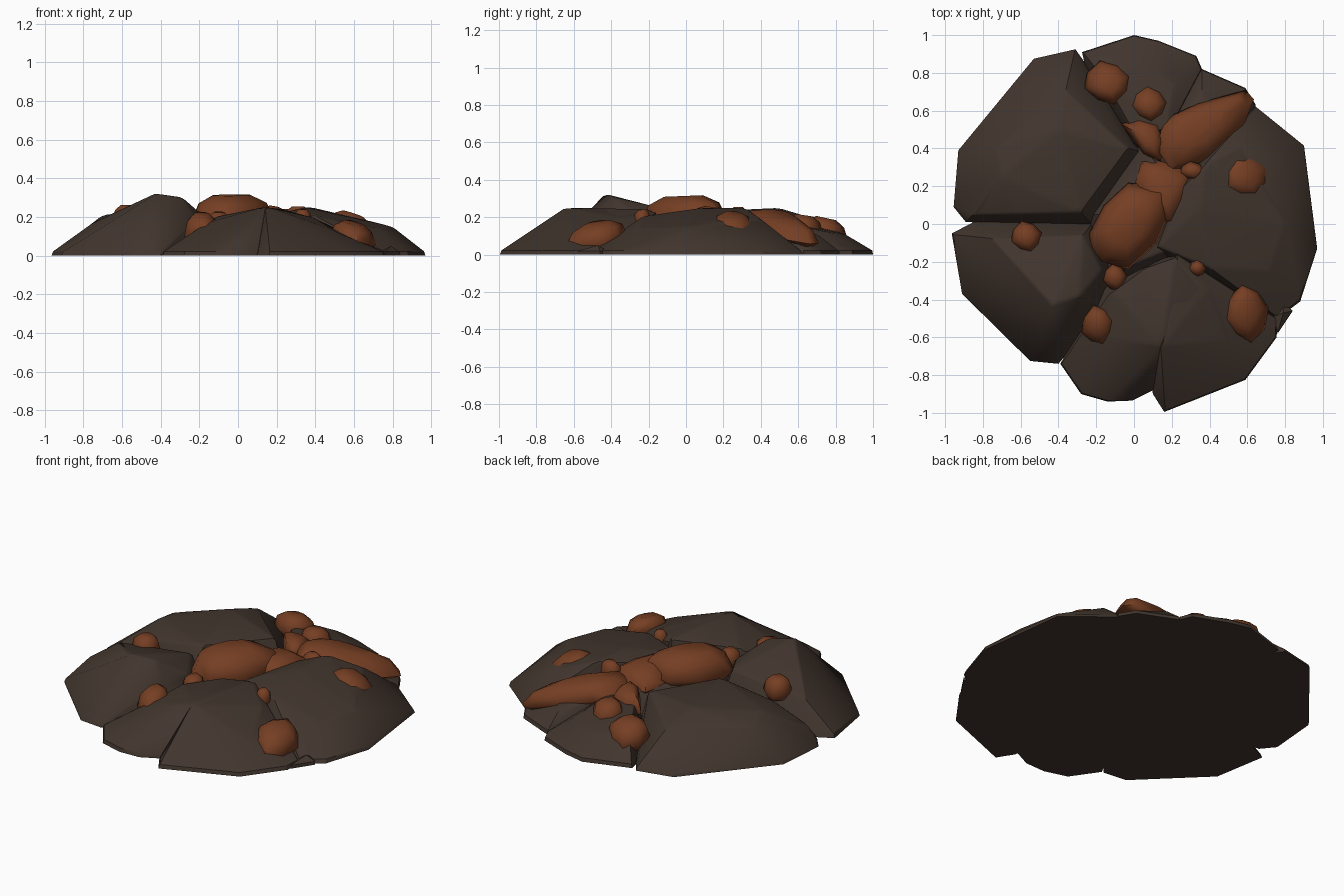
import bpy, bmesh, math

def material(name, rgb):
    m = bpy.data.materials.new(name)
    m.diffuse_color = (*rgb, 1)
    return m

ROCK = material("dark brown rock", (0.054, 0.036, 0.027))
ORE = material("rust orange ore", (0.180, 0.049, 0.017))

def finish(bm, name, mat, angle):
    bmesh.ops.recalc_face_normals(bm, faces=bm.faces)
    me = bpy.data.meshes.new(name)
    bm.to_mesh(me)
    bm.free()
    ob = bpy.data.objects.new(name, me)
    bpy.context.collection.objects.link(ob)
    me.materials.append(mat)
    bpy.ops.object.select_all(action='DESELECT')
    ob.select_set(True)
    bpy.context.view_layer.objects.active = ob
    bpy.ops.object.shade_smooth_by_angle(angle=math.radians(angle))
    return ob

def slab(name, outline, tops, rim=0.022):
    """Convex rock: footprint on the ground, a low rim and a few top points."""
    bm = bmesh.new()
    cx = sum(p[0] for p in outline) / len(outline)
    cy = sum(p[1] for p in outline) / len(outline)
    pts = [(x, y, 0) for x, y in outline]
    pts += [(cx + (x - cx) * .98, cy + (y - cy) * .98, rim) for x, y in outline]
    for p in pts + tops:
        bm.verts.new(p)
    bmesh.ops.convex_hull(bm, input=bm.verts)
    loose = [v for v in bm.verts if not v.link_faces]
    bmesh.ops.delete(bm, geom=loose, context='VERTS')
    bmesh.ops.dissolve_limit(bm, angle_limit=math.radians(4), verts=bm.verts, edges=bm.edges)
    # round off the upper ridges only
    ridges = [e for e in bm.edges if min(v.co.z for v in e.verts) > 0.08]
    bmesh.ops.bevel(bm, geom=ridges, offset=0.016, segments=2, profile=0.5,
                    affect='EDGES', clamp_overlap=True)
    return finish(bm, name, ROCK, 32)

def nugget(name, outline, top, depth, gx=0, gy=0):
    """Rounded lump lofted from its plan outline, tilted by slope gx, gy."""
    bm = bmesh.new()
    n = len(outline)
    cx = sum(p[0] for p in outline) / n
    cy = sum(p[1] for p in outline) / n
    rings = []
    for s, h in ((.75, -1), (1.0, -.68), (.82, -.22), (.45, 0)):
        rings.append([bm.verts.new((cx + (x - cx) * s, cy + (y - cy) * s,
                      max(.012, top + h * depth + gx * (x - cx) * s + gy * (y - cy) * s)))
                      for x, y in outline])
    for a, b in zip(rings, rings[1:]):
        for i in range(n):
            j = (i + 1) % n
            bm.faces.new((a[i], a[j], b[j], b[i]))
    bm.faces.new(rings[0][::-1])
    bm.faces.new(rings[-1])
    return finish(bm, name, ORE, 60)

def pebble(name, x, y, rx, ry, top, depth, gx=0, gy=0, turn=0.0):
    k = (1.0, .93, 1.06, .95, 1.0, .9, 1.07, .96)
    pts = [(x + rx * k[i] * math.cos(i * math.pi / 4 + turn),
            y + ry * k[i] * math.sin(i * math.pi / 4 + turn)) for i in range(8)]
    return nugget(name, pts, top, depth, gx, gy)

# --- dark rock slabs ---
slab("rock_back_left",
     [(-.955, .09), (-.93, .39), (-.53, .875), (-.31, .925), (-.25, .84), (.04, .38), (-.22, -.005), (-.89, .01)],
     [(-.4, .5, .25), (-.36, .7, .19), (-.03, .4, .21), (-.7, .25, .21), (-.62, .05, .18),
      (-.28, .06, .23), (-.72, .4, .18), (-.84, .05, .1)])
slab("rock_front_left",
     [(-.965, -.05), (-.84, .015), (-.22, .005), (-.1, -.2), (-.16, -.45), (-.4, -.74), (-.55, -.725),
      (-.76, -.49), (-.91, -.37)],
     [(-.43, -.43, .325), (-.29, -.38, .305), (-.27, -.06, .23), (-.74, -.08, .18), (-.17, -.24, .2),
      (-.22, -.42, .2)])
slab("rock_front_a",
     [(-.39, -.74), (-.17, -.34), (.24, -.14), (.5, -.6), (.1, -.88), (-.01, -.935), (-.14, -.94), (-.28, -.9)],
     [(.14, -.64, .252), (.22, -.18, .24), (-.12, -.36, .2), (-.17, -.6, .165), (.06, -.23, .235),
      (.36, -.34, .205)])
slab("rock_front_b",
     [(.1, -.9), (.16, -.995), (.59, -.825), (.755, -.6), (.76, -.5), (.45, -.28), (.24, -.14), (.05, -.5)],
     [(.15, -.64, .252), (.23, -.18, .235), (.4, -.34, .195), (.5, -.62, .13)])
slab("rock_right",
     [(.64, .625), (.9, .415), (.97, -.13), (.88, -.41), (.76, -.5), (.43, -.28), (.06, -.16), (.28, .3)],
     [(.26, .2, .23), (.38, .32, .25), (.56, .4, .19), (.13, -.12, .2), (.4, -.23, .205),
      (.35, .08, .25), (.7, .1, .175), (.8, 0, .15), (.72, -.25, .14)])
slab("rock_back",
     [(-.275, .91), (0, 1), (.13, .97), (.33, .89), (.36, .82), (.2, .4), (0, .4), (-.26, .84)],
     [(0, .48, .18), (.18, .5, .18), (-.18, .8, .13), (.05, .85, .11), (.22, .75, .12)])
slab("rock_back_right",
     [(.36, .82), (.59, .72), (.645, .63), (.5, .3), (.2, .2), (.14, .4), (.2, .65)],
     [(.25, .3, .19), (.2, .5, .17), (.36, .7, .11), (.48, .55, .13), (.4, .4, .18)])
slab("rock_core", [(-.25, .05), (.05, .45), (.3, .3), (.25, -.2), (-.15, -.35)],
     [(-.15, .05, .17), (.1, .35, .17), (.22, .2, .18), (.15, -.15, .18), (-.1, -.25, .17)])
slab("rock_chip", [(.74, -.49), (.8, -.42), (.84, -.46), (.76, -.58)], [(.79, -.47, .05)], .02)

# --- large ore veins ---
nugget("ore_centre", [(-.24, -.05), (-.16, .1), (-.03, .22), (.17, .19), (.19, .06), (.12, -.1),
                      (-.03, -.24), (-.17, -.2), (-.22, -.13)], .313, .19, 0, .04)
nugget("ore_centre_back", [(0, .2), (.04, .33), (.15, .33), (.31, .28), (.27, .12), (.2, .0), (.08, .05)],
       .25, .12, 0, -.1)
nugget("ore_back_right", [(.12, .4), (.15, .52), (.21, .58), (.34, .64), (.59, .71), (.635, .66),
                          (.58, .52), (.41, .35), (.2, .28)], .215, .13, -.2, -.1)
nugget("ore_back_wedge", [(-.07, .53), (.02, .56), (.13, .53), (.16, .42), (.14, .33), (.05, .37)],
       .225, .12, 0, -.1)

# --- small ore nuggets: x, y, rx, ry, top, depth, slopes, turn ---
for i, p in enumerate([
        (-.14, .75, .13, .115, .195, .14, 0, -.22, .3),
        (.08, .635, .1, .095, .21, .13, 0, -.15, .1),
        (.31, .28, .07, .05, .255, .1, 0, 0, .2),
        (.595, .25, .13, .125, .215, .13, -.33, -.1, .5),
        (.595, -.475, .12, .155, .17, .13, -.22, .15, .2),
        (.335, -.235, .048, .045, .24, .09, 0, .1, 0),
        (-.57, -.07, .085, .085, .262, .12, 0, 0, .3),
        (-.1, -.285, .065, .072, .225, .1, 0, .1, .2),
        (-.19, -.54, .092, .11, .215, .15, 0, .25, .3)]):
    pebble(f"ore_nugget_{i + 1}", *p)
